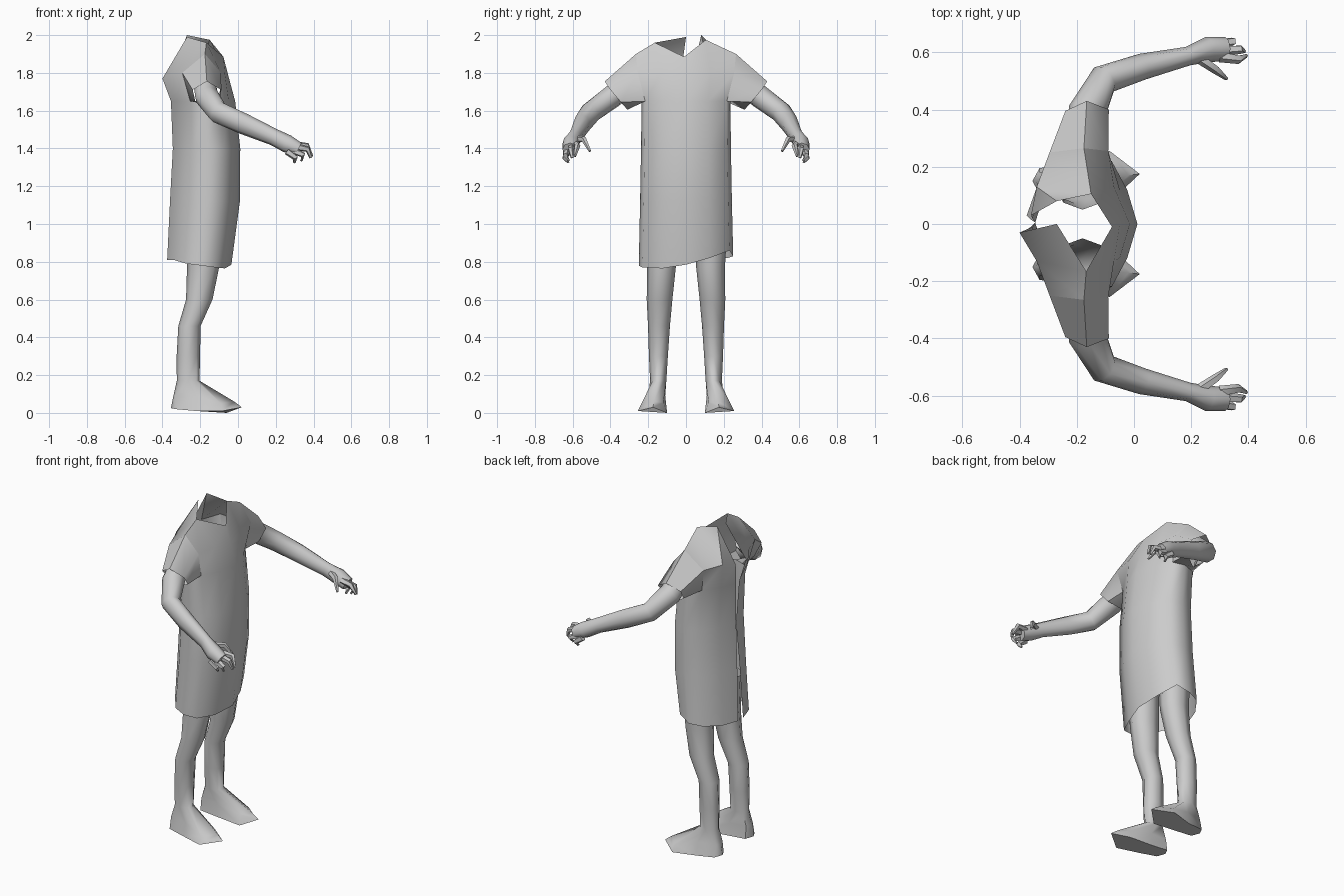
import bpy, bmesh, math
from mathutils import Vector

if "Cube" in bpy.data.objects:
    bpy.data.objects.remove(bpy.data.objects["Cube"])

grey = bpy.data.materials.new("plain_grey")
grey.diffuse_color = (0.6, 0.6, 0.6, 1)
grey.use_nodes = True
grey.node_tree.nodes["Principled BSDF"].inputs["Base Color"].default_value = grey.diffuse_color


def finish(name, bm, mirror=False, angle=60, fix_normals=True):
    """Turn a bmesh into a smooth-shaded object, optionally mirrored left/right."""
    if fix_normals:
        bmesh.ops.recalc_face_normals(bm, faces=bm.faces)
    me = bpy.data.meshes.new(name)
    bm.to_mesh(me)
    bm.free()
    ob = bpy.data.objects.new(name, me)
    bpy.context.collection.objects.link(ob)
    me.materials.append(grey)
    bpy.ops.object.select_all(action='DESELECT')
    ob.select_set(True)
    bpy.context.view_layer.objects.active = ob
    bpy.ops.object.shade_smooth_by_angle(angle=math.radians(angle))
    if mirror:
        m = ob.modifiers.new("mirror", 'MIRROR')
        m.use_axis = (False, True, False)
        m.use_mirror_merge = False
    return ob


def loft(bm, rings, caps=(True, True)):
    """Skin a list of closed rings."""
    vs = [[bm.verts.new(p) for p in r] for r in rings]
    n = len(vs[0])
    for a, b in zip(vs, vs[1:]):
        for i in range(n):
            j = (i + 1) % n
            bm.faces.new((a[i], a[j], b[j], b[i]))
    for ring, on in zip((vs[0], vs[-1]), caps):
        if on:
            bm.faces.new(ring)


def tube(bm, path, n=8, caps=(True, True)):
    """Loft along a path of (x, y, z, side radius, up radius)."""
    pts = [Vector(p[:3]) for p in path]
    rings = []
    for k, p in enumerate(path):
        d = (pts[min(k + 1, len(pts) - 1)] - pts[max(k - 1, 0)]).normalized()
        side = d.cross(Vector((0, 0, 1))).normalized()
        up = side.cross(d)
        rings.append([pts[k] + side * p[3] * math.cos(t) + up * p[4] * math.sin(t)
                      for t in (2 * math.pi * i / n for i in range(n))])
    loft(bm, rings, caps)


# Gown: wrap-around body open at the back, pentagon collar, short sleeves
bm = bmesh.new()
columns = [(0, 0), (.1, .5), (.3, .88), (.53, 1), (.75, .92), (.9, .5), (1, 0)]
levels = [(.80, -.375, -.035, .25), (1.12, -.36, .01, .243),
          (1.40, -.345, .012, .238), (1.65, -.355, -.015, .235)]
hem = {1: (.81, .81, .82, .83, .86, .82, .785), -1: (.81, .81, .79, .78, .77, .765, .785)}
edge_y = {1: (.03, .015, .005, .02), -1: (-.02, -.01, .005, -.01)}
front = [bm.verts.new((lv[2], 0, hem[1][6] if k == 0 else lv[0])) for k, lv in enumerate(levels)]
front_chest = bm.verts.new((-.05, 0, 1.78))
v_neck = bm.verts.new((-.077, -.01, 1.885))
collar = {1: ((-.27, .08, 2.0), (-.15, .105, 1.975)),
          -1: ((-.27, 0, 1.99), (-.167, -.165, 1.96))}
flap = {1: (-.36, .03, 1.77), -1: (-.40, -.03, 1.77)}
for s in (1, -1):
    def V(x, y, z):
        return bm.verts.new((x, y * s, z))

    def F(*vs):
        bm.faces.new(vs if s == 1 else vs[::-1])

    rows = []
    for k, (z, back, fr, w) in enumerate(levels):
        row = []
        for c, (fx, fy) in enumerate(columns[:-1]):
            y = edge_y[s][k] if c == 0 else s * w * fy
            row.append(bm.verts.new((back + (fr - back) * fx, y, hem[s][c] if k == 0 else z)))
        rows.append(row + [front[k]])
    for a, b in zip(rows, rows[1:]):
        for i in range(6):
            F(a[i + 1], a[i], b[i], b[i + 1])
    # Chest, shoulder and collar
    B, C, D, S, E, G, Fc = rows[-1]
    B1 = bm.verts.new(flap[s])
    C1 = V(-.34, .13, 1.80)
    G1 = V(-.07, .13, 1.80)
    Ub, T, Uf = V(-.295, .25, 1.80), V(-.175, .265, 1.90), V(-.09, .255, 1.80)
    Bn, Ns = (bm.verts.new(p) for p in collar[s])
    F(C, B, B1, C1)
    F(D, C, C1, Ub)
    F(C1, B1, Bn)
    F(C1, Bn, Ns)
    F(Ub, C1, Ns, T)
    F(G, E, Uf, G1)
    F(Fc, G, G1, front_chest)
    F(front_chest, G1, Ns, v_neck)
    F(G1, Uf, T, Ns)
    # Sleeve
    root = [S, D, Ub, T, Uf, E]
    end = [V(-.17, .31, 1.605), V(-.225, .345, 1.645), V(-.24, .395, 1.71),
           V(-.165, .43, 1.755), V(-.088, .40, 1.71), V(-.10, .345, 1.645)]
    for i in range(6):
        j = (i + 1) % 6
        F(root[j], root[i], end[i], end[j])
finish("gown", bm, fix_normals=False)

# Arms, running from inside the sleeves to the hands
bm = bmesh.new()
tube(bm, [(-.175, .32, 1.735, .06, .06), (-.165, .39, 1.675, .066, .062),
          (-.105, .505, 1.59, .054, .06), (.03, .55, 1.53, .046, .056),
          (.19, .587, 1.46, .033, .045), (.26, .61, 1.425, .045, .048),
          (.32, .612, 1.395, .042, .038)])
finish("arm", bm, mirror=True)

# Curled fingers and thumb
fingers = [[(.30, .585, 1.42), (.365, .575, 1.415), (.392, .588, 1.358)],
           [(.30, .605, 1.41), (.37, .61, 1.395), (.385, .603, 1.35)],
           [(.29, .627, 1.39), (.345, .637, 1.365), (.335, .62, 1.335)],
           [(.26, .635, 1.385), (.305, .638, 1.35), (.298, .622, 1.325)],
           [(.22, .585, 1.45), (.285, .54, 1.448), (.323, .508, 1.385)]]
bm = bmesh.new()
for f in fingers:
    tube(bm, [(*p, r, r) for p, r in zip(f, (.02, .016, .007))], n=5)
finish("fingers", bm, mirror=True)

# Legs and feet
legs = [(-.18, .135, 1.0, .095, .085), (-.185, .13, .77, .085, .076),
        (-.205, .14, .60, .07, .068), (-.257, .143, .46, .059, .058),
        (-.263, .146, .30, .062, .05), (-.264, .147, .17, .06, .043)]
rings = [[(x + rx * math.cos(t), y + ry * math.sin(t), z)
          for t in (math.pi * i / 4 for i in range(8))] for x, y, z, rx, ry in legs]
rings.append([(-.02, .17, .06), (-.09, .235, .05), (-.22, .20, .09), (-.33, .18, .09),
              (-.342, .15, .09), (-.33, .115, .09), (-.22, .11, .09), (-.07, .12, .055)])
rings.append([(.02, .175, .03), (-.085, .255, .01), (-.22, .215, .01), (-.33, .195, .02),
              (-.355, .15, .025), (-.33, .105, .02), (-.22, .105, .01), (-.06, .10, 0)])
bm = bmesh.new()
loft(bm, rings, caps=(False, True))
finish("leg_and_foot", bm, mirror=True)
